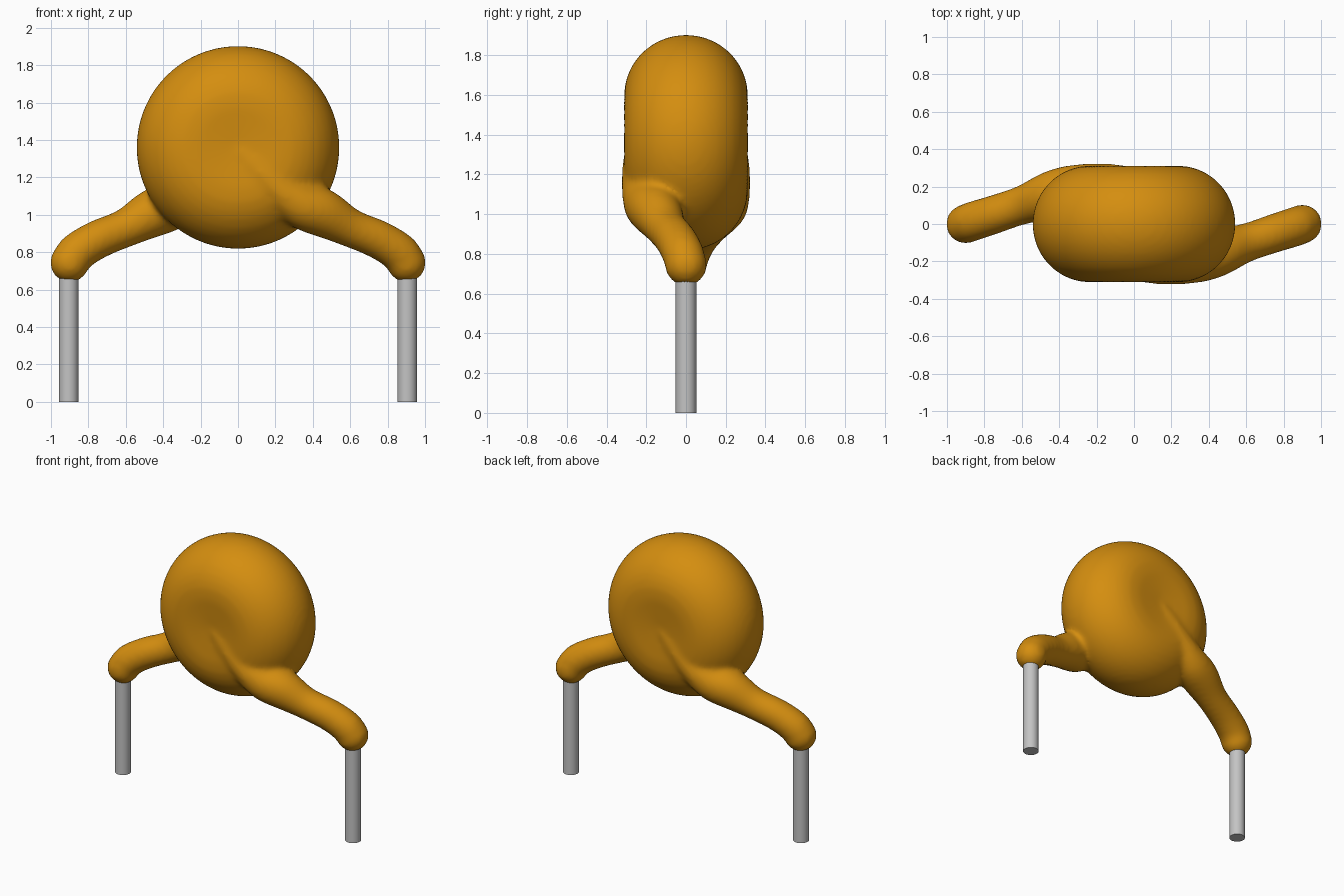
import bpy, bmesh, math
from mathutils import Matrix, Vector

if "Cube" in bpy.data.objects:
    bpy.data.objects.remove(bpy.data.objects["Cube"])


def material(name, rgb, rough):
    m = bpy.data.materials.new(name)
    m.use_nodes = True
    m.diffuse_color = (*rgb, 1)
    b = m.node_tree.nodes["Principled BSDF"]
    b.inputs["Base Color"].default_value = (*rgb, 1)
    b.inputs["Roughness"].default_value = rough
    return m


ochre = material("ochre coating", (0.66, 0.27, 0.005), 0.5)
metal = material("tinned grey", (0.55, 0.55, 0.55), 0.5)

CENTRE_Z = 1.36
LEAD_X = 0.905

# Coated wire path on the +x side: x, y, z, radius
PATH = [(-0.08, -0.238, 1.43, 0.045), (0.06, -0.245, 1.29, 0.07),
        (0.20, -0.235, 1.15, 0.09), (0.33, -0.195, 1.055, 0.122),
        (0.45, -0.15, 1.01, 0.130), (0.60, -0.10, 0.93, 0.104),
        (0.75, -0.05, 0.868, 0.104), (0.86, -0.015, 0.80, 0.106),
        (0.90, 0.0, 0.742, 0.104)]


def catmull(p, steps=8):
    """Smooth interpolation of 4D points (position and radius)."""
    v = [Vector(q) for q in p]
    v = [2 * v[0] - v[1]] + v + [2 * v[-1] - v[-2]]
    out = []
    for i in range(1, len(v) - 2):
        a, b, c, d = v[i - 1:i + 3]
        for k in range(steps):
            t = k / steps
            out.append(0.5 * (2 * b + (c - a) * t + (2 * a - 5 * b + 4 * c - d) * t * t
                              + (3 * b - a - 3 * c + d) * t ** 3))
    return out + [v[-2]]


def add_tube(bm, pts, sides=24):
    """Tapered closed tube along the points."""
    rings = []
    for i, p in enumerate(pts):
        d = (pts[min(i + 1, len(pts) - 1)] - pts[max(i - 1, 0)]).to_3d().normalized()
        u = d.cross(Vector((0, 1, 0))).normalized()
        w = d.cross(u)
        rings.append([bm.verts.new(p.to_3d() + p.w * (u * math.cos(a) + w * math.sin(a)))
                      for a in (2 * math.pi * k / sides for k in range(sides))])
    for r, s in zip(rings, rings[1:]):
        for k in range(sides):
            n = (k + 1) % sides
            bm.faces.new((r[k], r[n], s[n], s[k]))
    bm.faces.new(rings[0][::-1])
    bm.faces.new(rings[-1])


bm = bmesh.new()

# Thick rounded disc, lathed about y with slightly dished faces
half = [(0.0, 0.297), (0.12, 0.305), (0.22, 0.312)]
half += [(0.235 + 0.308 * math.sin(a), 0.312 * math.cos(a))
         for a in (math.radians(d) for d in range(10, 91, 10))]
profile = half + [(r, -y) for r, y in half[-2::-1]]
verts = [bm.verts.new((r, y, CENTRE_Z)) for r, y in profile]
edges = [bm.edges.new(e) for e in zip(verts, verts[1:])]
bmesh.ops.spin(bm, geom=verts + edges, cent=(0, 0, CENTRE_Z), axis=(0, 1, 0),
               angle=2 * math.pi, steps=72, use_duplicate=False)
bmesh.ops.remove_doubles(bm, verts=bm.verts, dist=0.0005)

# Two coated arms, each the half-turn copy of the other
for sign in (1, -1):
    pts = [Vector((sign * p.x, sign * p.y, p.z, p.w)) for p in catmull(PATH)]
    add_tube(bm, pts)
    end = Matrix.Translation((sign * 0.9, 0, 0.744))
    bmesh.ops.create_uvsphere(bm, u_segments=24, v_segments=16, radius=0.106, matrix=end)
bmesh.ops.recalc_face_normals(bm, faces=bm.faces)

me = bpy.data.meshes.new("coated_body")
bm.to_mesh(me)
bm.free()
body = bpy.data.objects.new("coated_body", me)
bpy.context.collection.objects.link(body)
me.materials.append(ochre)

# Fuse the parts and soften the joins
fuse = body.modifiers.new("fuse", 'REMESH')
fuse.mode = 'VOXEL'
fuse.voxel_size = 0.016
fuse.use_smooth_shade = True
soft = body.modifiers.new("soften", 'SMOOTH')
soft.factor = 0.5
soft.iterations = 14

# Bare wire leads
for side, sign in (("left", 1), ("right", -1)):
    bpy.ops.mesh.primitive_cylinder_add(vertices=32, radius=0.052, depth=0.72,
                                        location=(sign * LEAD_X, 0, 0.36))
    lead = bpy.context.object
    lead.name = side + "_lead"
    lead.data.materials.append(metal)
    bpy.ops.object.shade_smooth_by_angle(angle=math.radians(40))
